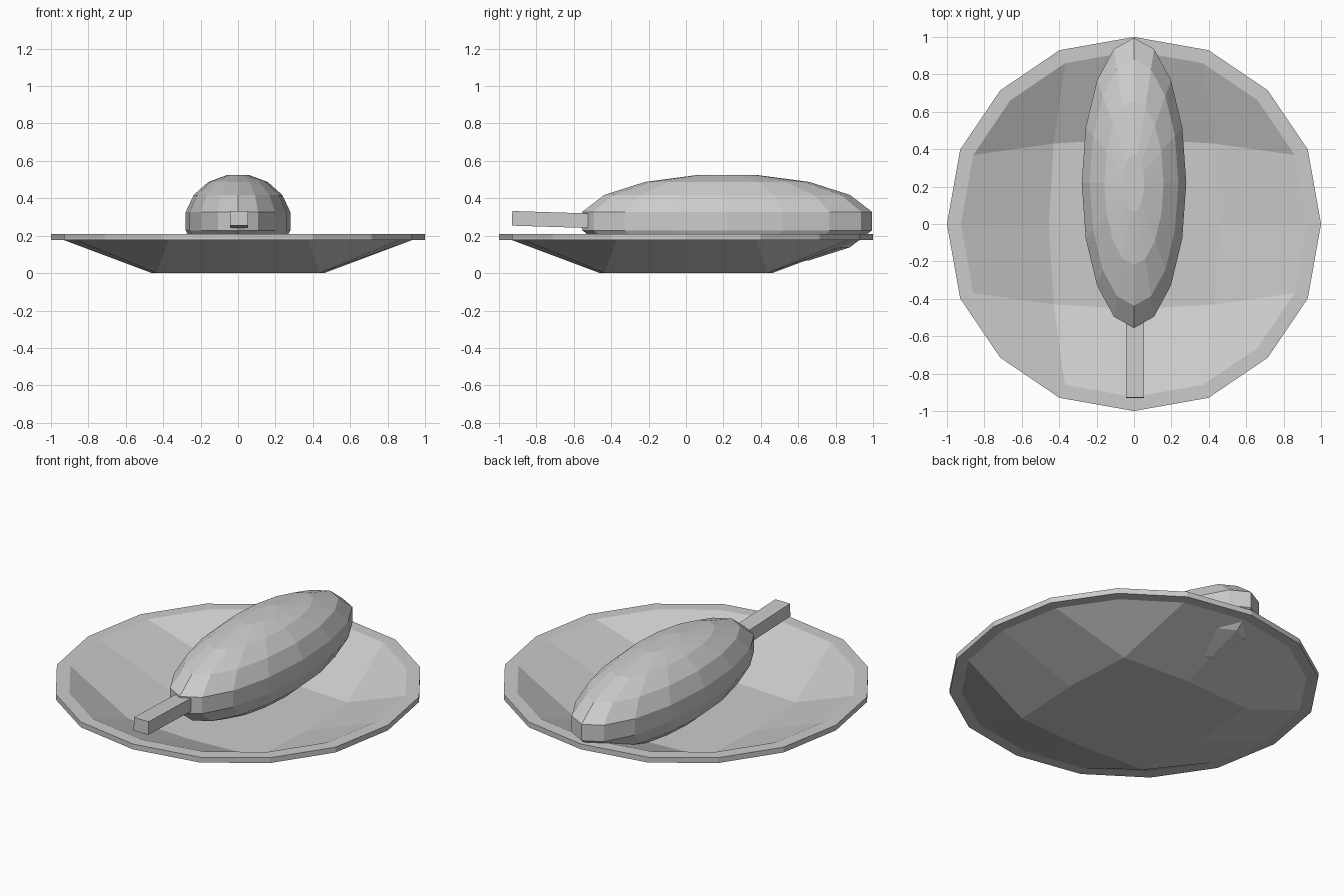
import bpy, bmesh
from math import sin, cos, pi, radians
from mathutils import Matrix

if "Cube" in bpy.data.objects:
    bpy.data.objects.remove(bpy.data.objects["Cube"])


def finish(bm, name):
    bmesh.ops.recalc_face_normals(bm, faces=bm.faces)
    mesh = bpy.data.meshes.new(name)
    bm.to_mesh(mesh)
    bm.free()
    obj = bpy.data.objects.new(name, mesh)
    bpy.context.collection.objects.link(obj)
    return obj


# Plate: 16-sided rim, sloped walls running down to an 8-point square floor
def rim_ring(bm, r, z):
    ring = []
    for i in range(16):
        k = r * (1.0 if i % 4 == 0 else 1.011)
        a = i * pi / 8 + (radians(0.7), -radians(0.7))[i % 4 == 3] * (i % 2)
        ring.append(bm.verts.new((k * cos(a), k * sin(a), z)))
    return ring


def bridge(bm, a, b):
    n = len(a)
    for i in range(n):
        bm.faces.new((a[i], a[(i + 1) % n], b[(i + 1) % n], b[i]))


def dish(bm, rim, side, corner, z):
    floor = []
    for i in range(8):
        r = side if i % 2 == 0 else corner * 2 ** 0.5
        floor.append(bm.verts.new((r * cos(i * pi / 4), r * sin(i * pi / 4), z)))
    bm.faces.new(floor)
    for q in range(4):
        f0, f1, f2 = (floor[(2 * q + j) % 8] for j in range(3))
        r = [rim[(4 * q + j) % 16] for j in range(5)]
        bm.faces.new((f0, r[0], r[1], f1))
        bm.faces.new((f1, r[1], r[2], r[3]))
        bm.faces.new((f1, r[3], r[4], f2))


bm = bmesh.new()
outer_top = rim_ring(bm, 1.0, 0.21)
outer_low = rim_ring(bm, 1.0, 0.178)
inner_top = rim_ring(bm, 0.925, 0.21)
inner_low = rim_ring(bm, 0.935, 0.178)
bridge(bm, outer_top, outer_low)
bridge(bm, outer_top, inner_top)
bridge(bm, outer_low, inner_low)
dish(bm, inner_top, 0.455, 0.43, 0.03)
dish(bm, inner_low, 0.46, 0.435, 0.0)
finish(bm, "plate")

# Food: 16-sided stretched ellipsoid with flat caps
bm = bmesh.new()
rings = []
for k in range(8):
    t = radians(-78.75 + 22.5 * k)
    rings.append([bm.verts.new((0.285 * cos(t) * sin(i * pi / 8),
                                0.22 + 0.79 * cos(t) * cos(i * pi / 8),
                                0.278 + 0.252 * sin(t))) for i in range(16)])
for a, b in zip(rings, rings[1:]):
    bridge(bm, a, b)
bm.faces.new(rings[0])
bm.faces.new(rings[-1])
finish(bm, "food")

# Stick: slightly tilted square bar pushed into the food
bm = bmesh.new()
bmesh.ops.create_cube(bm, size=1, matrix=Matrix.Translation((0.005, -0.68, 0.285))
                      @ Matrix.Rotation(radians(-1.8), 4, 'X')
                      @ Matrix.Diagonal((0.098, 0.50, 0.078, 1)))
finish(bm, "stick")
